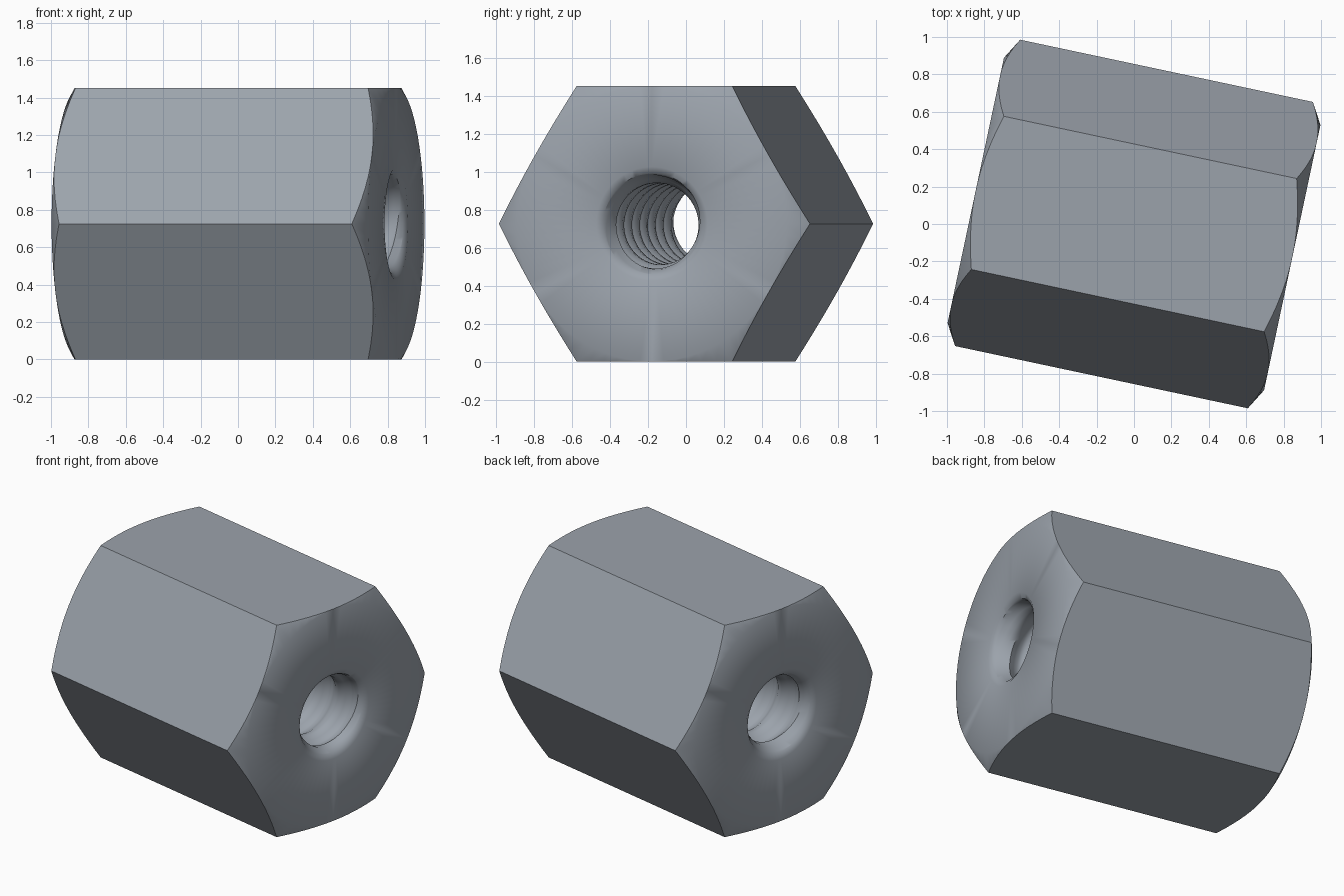
import bpy, bmesh
from math import sin, cos, tan, pi, radians
from mathutils import Matrix

if "Cube" in bpy.data.objects:
    bpy.data.objects.remove(bpy.data.objects["Cube"])

SEGS = 72               # segments around the axis
FLAT = 0.725            # centre to flat
END = 0.865             # half length
MOUTH, MOUTH_X = 0.265, 0.845
CREST, ROOT, PITCH = 0.215, 0.255, 0.2

steel = bpy.data.materials.new("steel grey")
steel.use_nodes = True
colour = (0.33, 0.365, 0.41, 1)
steel.diffuse_color = colour
steel.node_tree.nodes["Principled BSDF"].inputs["Base Color"].default_value = colour

bm = bmesh.new()


def point(x, r, s):
    a = 2 * pi * s / SEGS
    return bm.verts.new((x, r * cos(a), r * sin(a)))


def hex_radius(s):
    return FLAT / cos((2 * pi * s / SEGS) % (pi / 3) - pi / 6)


def ring(x, r):
    return [point(x, r, s) for s in range(SEGS)]


def outline(side):
    # Hexagon edge cut back by a thirty degree conical chamfer
    radii = [hex_radius(s) for s in range(SEGS)]
    return [point(side * (END - (r - FLAT) * tan(pi / 6)), r, s)
            for s, r in enumerate(radii)]


def bridge(a, b):
    for s in range(SEGS):
        t = (s + 1) % SEGS
        bm.faces.new((a[s], a[t], b[t], b[s]))


# Hexagonal body with chamfered, countersunk ends
edges = {}
for side in (-1, 1):
    edges[side] = outline(side)
    rings = [edges[side], ring(side * END, FLAT), ring(side * END, 0.3),
             ring(side * MOUTH_X, MOUTH)]
    for a, b in zip(rings, rings[1:]):
        bridge(a, b)
bridge(edges[-1], edges[1])

# Threaded bore: one helical strip, opened out towards both mouths
profile = [(0, CREST), (0.2, CREST), (0.35, (CREST + ROOT) / 2),
           (0.5, ROOT), (0.65, ROOT), (0.82, (CREST + ROOT) / 2)]
K = len(profile)
turns = int(2 * MOUTH_X / PITCH) + 4
start = -MOUTH_X - 1.5 * PITCH


def bore_vertex(row, s):
    frac, r = profile[row % K]
    x = start + PITCH * (row // K + frac + s / SEGS)
    x = max(-MOUTH_X, min(MOUTH_X, x))
    lead = MOUTH - (MOUTH_X - abs(x)) * 0.65
    return point(x, MOUTH if abs(x) == MOUTH_X else max(r, lead), s)


rows = [[bore_vertex(j, s) for s in range(SEGS)] for j in range(turns * K)]
for j in range(len(rows) - K - 1):
    for s in range(SEGS):
        near, far = rows[j][s], rows[j + 1][s]
        if s + 1 < SEGS:
            near2, far2 = rows[j][s + 1], rows[j + 1][s + 1]
        else:
            near2, far2 = rows[j + K][0], rows[j + K + 1][0]
        bm.faces.new((near, near2, far2, far))

bmesh.ops.remove_doubles(bm, verts=bm.verts[:], dist=0.0004)
bmesh.ops.delete(bm, geom=[v for v in bm.verts if not v.link_faces], context='VERTS')
bmesh.ops.recalc_face_normals(bm, faces=bm.faces[:])

# Turn the nut on its base and set it on the floor
bm.transform(Matrix.Translation((0, 0, FLAT)) @ Matrix.Rotation(radians(-12), 4, 'Z'))
mesh = bpy.data.meshes.new("hex_coupling_nut")
bm.to_mesh(mesh)
bm.free()
mesh.materials.append(steel)
nut = bpy.data.objects.new("hex_coupling_nut", mesh)
bpy.context.collection.objects.link(nut)
bpy.ops.object.select_all(action='DESELECT')
nut.select_set(True)
bpy.context.view_layer.objects.active = nut
bpy.ops.object.shade_smooth_by_angle(angle=radians(35))
